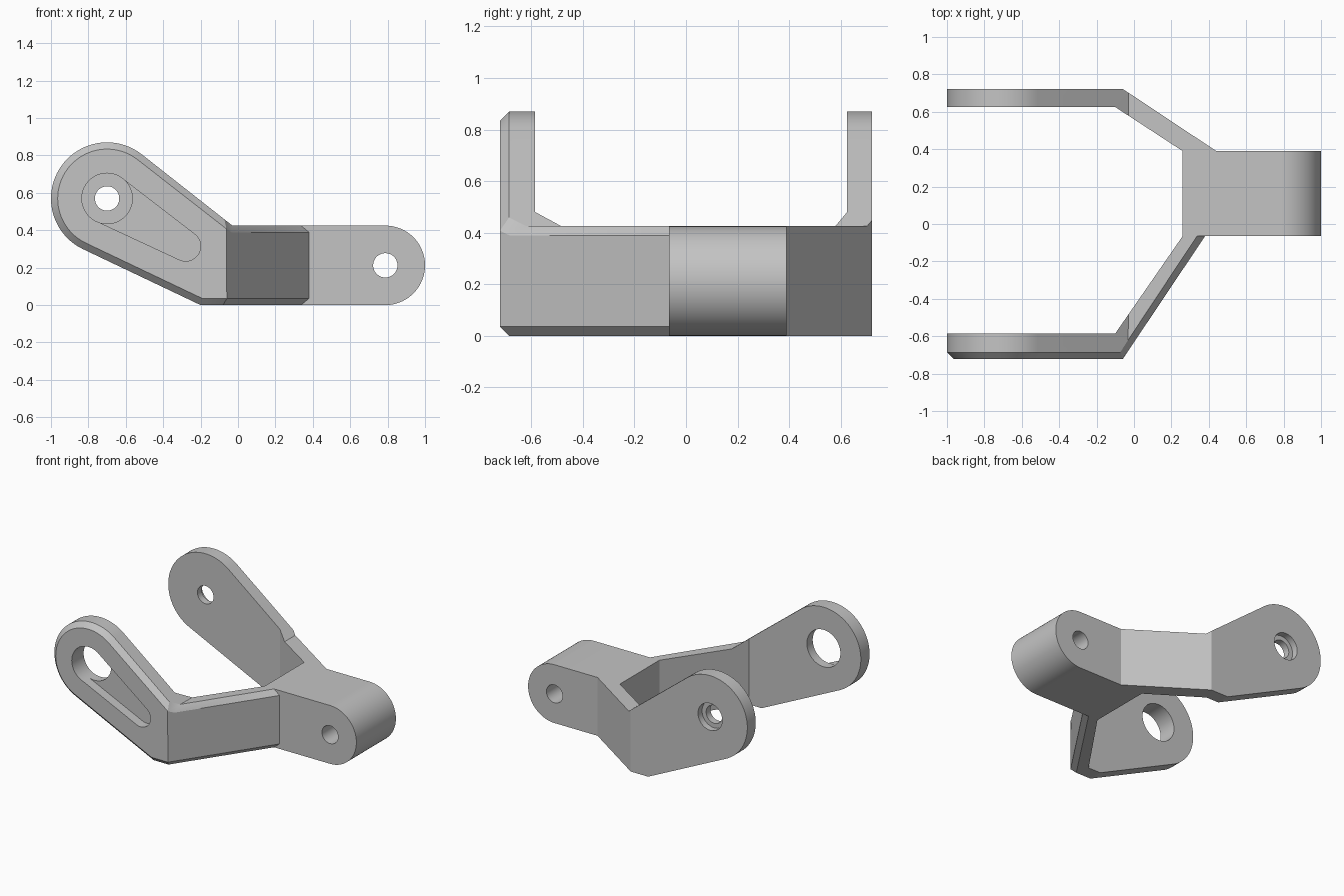
import bpy, bmesh
from math import pi, atan2, acos, cos, sin, radians, hypot

if "Cube" in bpy.data.objects:
    bpy.data.objects.remove(bpy.data.objects["Cube"])

grey = bpy.data.materials.new("plain_grey")
grey.use_nodes = True
grey.diffuse_color = (0.55, 0.55, 0.55, 1)
grey.node_tree.nodes["Principled BSDF"].inputs["Base Color"].default_value = (0.55, 0.55, 0.55, 1)

# Shared dimensions
EAR, EAR_R = (-0.70, 0.57), 0.30
TOP = 0.425
END_R = TOP / 2
END = (1 - END_R, END_R)
HALF = 0.722
CHAMFER = 0.036


def arc(c, r, a0, a1, n=48):
    return [(c[0] + r * cos(a0 + (a1 - a0) * i / n),
             c[1] + r * sin(a0 + (a1 - a0) * i / n)) for i in range(n + 1)]


def circle(c, r):
    return arc(c, r, 0, 2 * pi, 64)[:-1]


def tangent_angle(p, c, r, side):
    dx, dy = p[0] - c[0], p[1] - c[1]
    return atan2(dy, dx) + side * acos(r / hypot(dx, dy))


def prism(name, pts, lo, hi, axis):
    """Extrude a 2D outline: axis 'z' takes (x, y) points, axis 'y' takes (x, z)."""
    bm = bmesh.new()
    place = (lambda p, h: (p[0], p[1], h)) if axis == "z" else (lambda p, h: (p[0], h, p[1]))
    rings = [[bm.verts.new(place(p, h)) for p in pts] for h in (lo, hi)]
    for ring in rings:
        bm.faces.new(ring)
    for i in range(len(pts)):
        j = (i + 1) % len(pts)
        bm.faces.new((rings[0][i], rings[0][j], rings[1][j], rings[1][i]))
    bmesh.ops.recalc_face_normals(bm, faces=bm.faces)
    mesh = bpy.data.meshes.new(name)
    bm.to_mesh(mesh)
    bm.free()
    mesh.materials.append(grey)
    obj = bpy.data.objects.new(name, mesh)
    bpy.context.collection.objects.link(obj)
    return obj


def combine(obj, tool, operation):
    """Apply a boolean and remove the tool."""
    mod = obj.modifiers.new("cut", "BOOLEAN")
    mod.operation, mod.solver, mod.object = operation, "EXACT", tool
    bpy.context.view_layer.update()
    evaluated = obj.evaluated_get(bpy.context.evaluated_depsgraph_get())
    mesh = bpy.data.meshes.new_from_object(evaluated)
    obj.modifiers.clear()
    obj.data = mesh
    bpy.data.objects.remove(tool)


def cut(obj, pts, lo, hi):
    combine(obj, prism("cutter", pts, lo, hi, "y"), "DIFFERENCE")


def finish(obj):
    obj.data.shade_smooth()
    obj.data.set_sharp_from_angle(angle=radians(20))


# Side outline shared by both arms: round ear sloping into a flat bar
upper, lower = (-0.03, TOP), (-0.20, 0)
side = arc(EAR, EAR_R, tangent_angle(upper, EAR, EAR_R, 1),
           tangent_angle(lower, EAR, EAR_R, -1) + 2 * pi)
side += [lower, (0.8, 0), (0.8, TOP), upper]


def arm(name, plan):
    obj = prism(name, plan, -0.2, 1.2, "z")
    combine(obj, prism("side_outline", side, -1, 1, "y"), "INTERSECT")
    return obj


# Rear arm with a stepped bolt hole
rear = arm("rear_arm", [(-1.1, HALF), (-0.06, HALF), (0.44, 0.39), (0.26, 0.39),
                        (-0.10, 0.625), (-1.1, 0.625)])
cut(rear, circle(EAR, 0.065), 0.5, 0.9)
cut(rear, circle(EAR, 0.098), 0.675, 0.9)
finish(rear)

# Front arm with its outer rim chamfered
front = arm("front_arm", [(-1.1, -HALF), (-0.06, -HALF), (0.38, -0.065), (0.26, -0.065),
                          (-0.10, -0.585), (-1.1, -0.585)])
bm = bmesh.new()
bm.from_mesh(front.data)
bmesh.ops.dissolve_limit(bm, angle_limit=0.005, verts=bm.verts, edges=bm.edges)
bm.normal_update()


def is_outer(f):
    n, c = f.normal, f.calc_center_median()
    on_ear = n.y < -0.99 and c.y < -0.7
    on_link = n.y < -0.4 and n.x > 0.7 and abs(n.z) < 0.01
    return on_ear or on_link


def is_end(f):
    return f.normal.y > 0.99 and f.calc_center_median().y > -0.1


rim = [e for e in bm.edges if sum(is_outer(f) for f in e.link_faces) == 1
       and not any(is_end(f) for f in e.link_faces)]
bmesh.ops.bevel(bm, geom=rim, offset=CHAMFER, offset_type="OFFSET", segments=1,
                profile=0.5, affect="EDGES", clamp_overlap=False)
bmesh.ops.recalc_face_normals(bm, faces=bm.faces)
bm.to_mesh(front.data)
bm.free()

# Tapered pocket and large through hole in the front ear
tip, wide, narrow = (-0.28, 0.315), 0.134, 0.08
dx, dz = tip[0] - EAR[0], tip[1] - EAR[1]
a, b = atan2(dz, dx), acos((wide - narrow) / hypot(dx, dz))
cut(front, arc(tip, narrow, a - b, a + b) + arc(EAR, wide, a + b, a - b + 2 * pi),
    -0.9, -HALF + 0.07)
cut(front, circle(EAR, 0.135), -0.9, -0.4)
finish(front)

# Pivot block with a rounded end and a cross hole
block = prism("pivot_block", [(0.26, 0), *arc(END, END_R, -pi / 2, pi / 2), (0.26, TOP)],
              -0.065, 0.39, "y")
cut(block, circle(END, 0.065), -0.3, 0.6)
finish(block)
